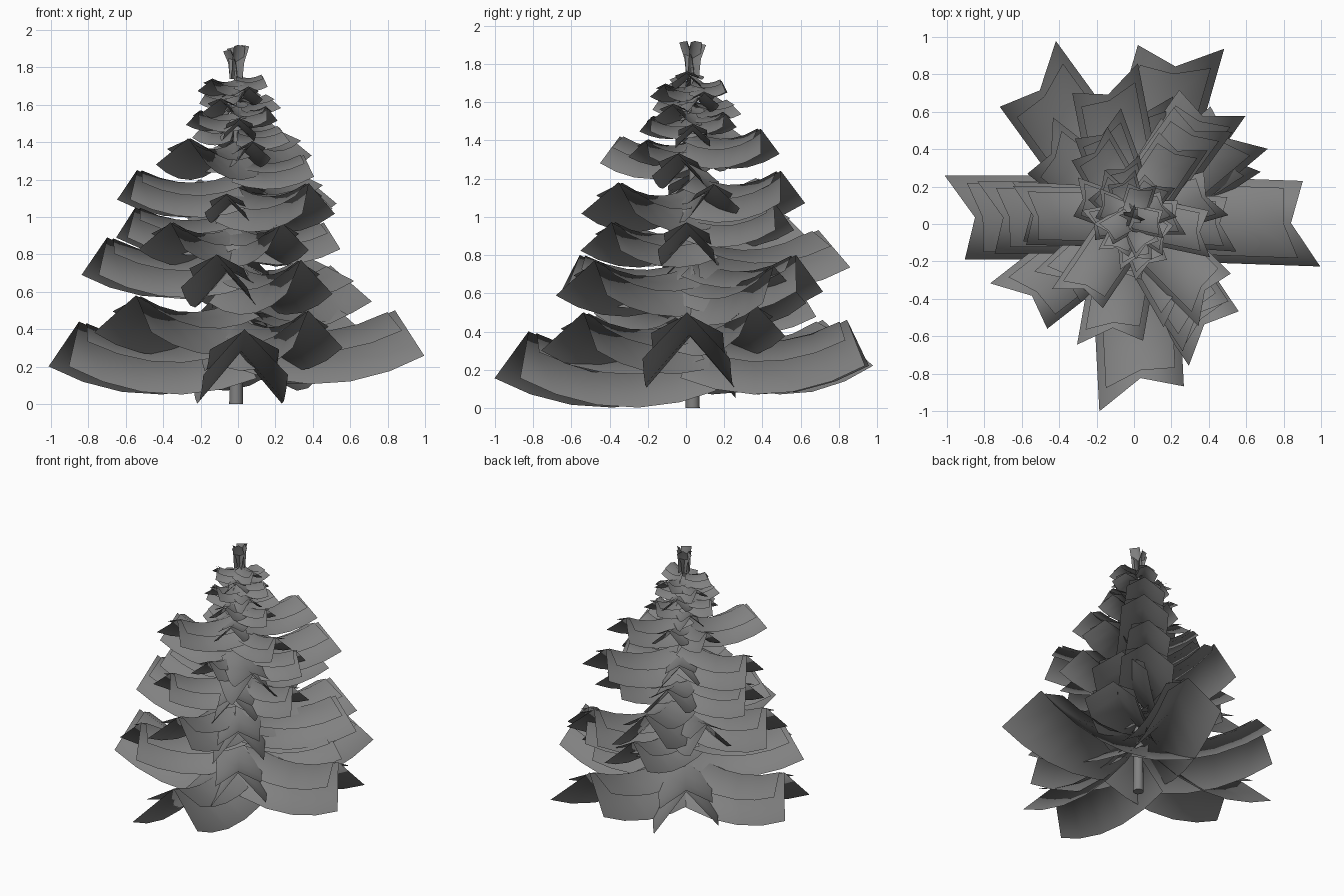
import bpy, bmesh, math
from mathutils import Matrix, Vector

cube = bpy.data.objects.get("Cube")
if cube:
    bpy.data.objects.remove(cube)

AXIS = Vector((-0.01, 0.035, 0))  # the trunk stands slightly off centre

grey = bpy.data.materials.new("plain_grey")
grey.use_nodes = True
grey.diffuse_color = (0.22, 0.22, 0.22, 1)
bsdf = grey.node_tree.nodes["Principled BSDF"]
bsdf.inputs["Base Color"].default_value = (0.22, 0.22, 0.22, 1)
bsdf.inputs["Roughness"].default_value = 0.8


def finish(bm, name, smooth=120):
    mesh = bpy.data.meshes.new(name)
    bm.to_mesh(mesh)
    bm.free()
    mesh.materials.append(grey)
    obj = bpy.data.objects.new(name, mesh)
    bpy.context.collection.objects.link(obj)
    bpy.ops.object.select_all(action="DESELECT")
    obj.select_set(True)
    bpy.context.view_layer.objects.active = obj
    bpy.ops.object.shade_smooth_by_angle(angle=math.radians(smooth))


# A frond is a roof-shaped strip: a ridge with two sides hanging off it
def add_frond(bm, angle, ridge, width, drop, skew=0.24):
    turn = Matrix.Rotation(math.radians(angle), 3, "Z")
    rows = []
    for i, (r, z) in enumerate(ridge):
        a, b = ridge[max(i - 1, 0)], ridge[min(i + 1, len(ridge) - 1)]
        along = Vector((b[0] - a[0], 0, b[1] - a[1])).normalized()
        down = Vector((along.z, 0, -along.x)) * drop
        top = Vector((r, 0, z))
        row = []
        for side in (1, 0, -1):
            edge = down + Vector((-side * skew * width, side * width, 0))
            row.append(bm.verts.new(AXIS + turn @ (top + edge * abs(side))))
        rows.append(row)
    for p, q in zip(rows, rows[1:]):
        for k in (0, 1):
            bm.faces.new((p[k], q[k], q[k + 1], p[k + 1]))


# Each bough is a steep frond with a shorter, flatter one lying on its ridge
def add_bough(bm, z, reach, angle):
    for length, lift, spread, steep in ((1, 0, 1, 1), (0.95, 0.012, 0.82, 0.4)):
        ridge = []
        for i in range(6):
            t = 0.03 + 0.97 * i / 5 * length
            ridge.append((reach * t, z + lift + reach * (0.5 * (t - 0.45) ** 2 - 0.15)))
        add_frond(bm, angle, ridge, (0.04 + 0.22 * reach) * spread,
                  (0.02 + 0.29 * reach) * steep)


# Trunk
bm = bmesh.new()
bmesh.ops.create_cone(bm, cap_ends=True, segments=12, radius1=0.037, radius2=0.01,
                      depth=1.78, matrix=Matrix.Translation(AXIS + Vector((0, 0, 0.89))))
finish(bm, "trunk", 30)

# Tiers of boughs: tip height, reach, compass angle
tiers = {
    "lowest_boughs": [(.44, .84, 180), (.5, .85, -2), (.4, .86, -87),
                      (.46, .84, 74), (.46, .84, 126)],
    "low_boughs": [(.58, .68, -142), (.5, .69, -56), (.55, .59, 33), (.64, .55, 85)],
    "lower_middle_boughs": [(.74, .66, 40), (.89, .69, 180), (.77, .62, -56), (.8, .6, -100),
                            (.93, .67, 101), (.8, .66, 55), (.82, .55, 142)],
    "middle_boughs": [(.97, .47, -4), (1.05, .54, 177), (.97, .49, -60), (.97, .48, -137),
                      (1.08, .5, 58), (1.05, .47, 110)],
    "upper_middle_boughs": [(1.25, .53, 179), (1.17, .41, 16), (1.12, .3, -100),
                            (1.24, .57, 54), (1.2, .4, 120), (1.18, .55, -45)],
    "upper_boughs": [(1.33, .37, -12), (1.42, .46, -124), (1.46, .43, 56),
                     (1.38, .28, 160), (1.4, .26, 100), (1.4, .26, -70)],
}
for name, boughs in tiers.items():
    bm = bmesh.new()
    for bough in boughs:
        add_bough(bm, *bough)
    finish(bm, name)

# Small boughs spiralling up to the top
bm = bmesh.new()
for i in range(14):
    add_bough(bm, 1.48 + 0.021 * i, 0.23 - 0.0065 * i, 137.5 * i)
finish(bm, "top_boughs")

# Upright tuft at the tip
bm = bmesh.new()
for i in range(4):
    height = 1.92 - 0.012 * (i % 3)
    add_frond(bm, 90 * i + 20, [(-0.01, 1.74), (0.0, 1.83), (0.03, height)], 0.035, 0.025)
finish(bm, "tip_tuft")
